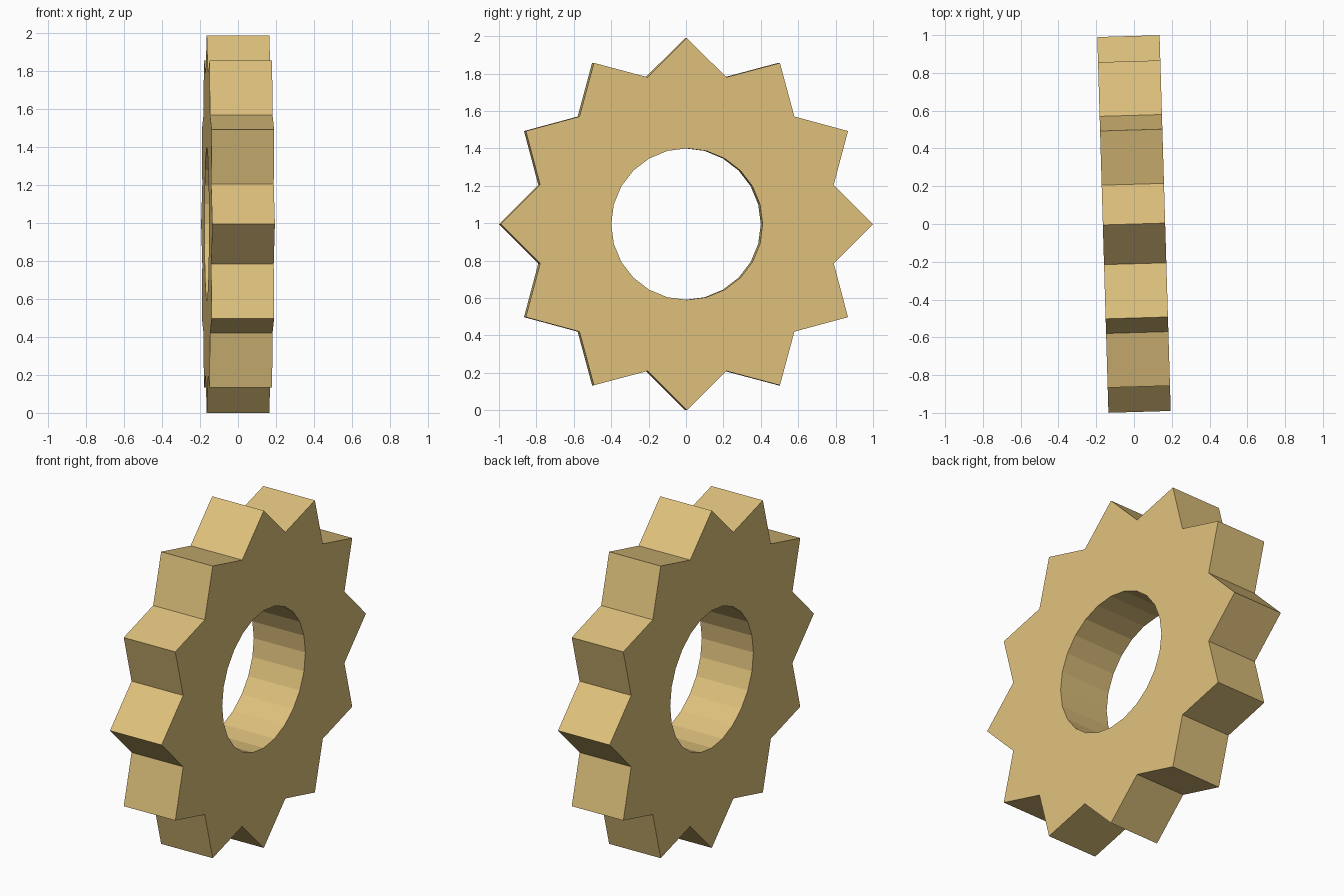
import bpy, bmesh
from math import sin, cos, pi, radians

if "Cube" in bpy.data.objects:
    bpy.data.objects.remove(bpy.data.objects["Cube"])

TEETH = 12
TIP_R, ROOT_R, HOLE_R = 0.995, 0.813, 0.405
HALF_THICK = 0.165
N = TEETH * 2

bm = bmesh.new()


def ring(x, radius_of):
    """Closed ring of vertices in the YZ plane at the given x."""
    return [bm.verts.new((x, radius_of(i) * cos(2 * pi * i / N),
                          radius_of(i) * sin(2 * pi * i / N))) for i in range(N)]


def bridge(a, b):
    """Quads between two matching rings."""
    for i in range(N):
        j = (i + 1) % N
        bm.faces.new((a[i], a[j], b[j], b[i]))


def star(i):
    return ROOT_R if i % 2 else TIP_R


def hole(i):
    return HOLE_R


# toothed rim, two flat sides and the bore, swept round as one closed loop
rings = [ring(-HALF_THICK, star), ring(HALF_THICK, star),
         ring(HALF_THICK, hole), ring(-HALF_THICK, hole)]
for k in range(4):
    bridge(rings[k], rings[(k + 1) % 4])
bmesh.ops.recalc_face_normals(bm, faces=bm.faces)

mesh = bpy.data.meshes.new("gear_wheel")
bm.to_mesh(mesh)
bm.free()

# gear stands on a tooth tip, turned slightly about z
gear = bpy.data.objects.new("gear_wheel", mesh)
gear.location = (0, 0, TIP_R)
gear.rotation_euler = (0, 0, radians(1.7))
bpy.context.collection.objects.link(gear)

# tan finish
mat = bpy.data.materials.new("tan")
mat.diffuse_color = (0.73, 0.53, 0.2, 1)
mat.use_nodes = True
mat.node_tree.nodes["Principled BSDF"].inputs["Base Color"].default_value = mat.diffuse_color
mesh.materials.append(mat)
